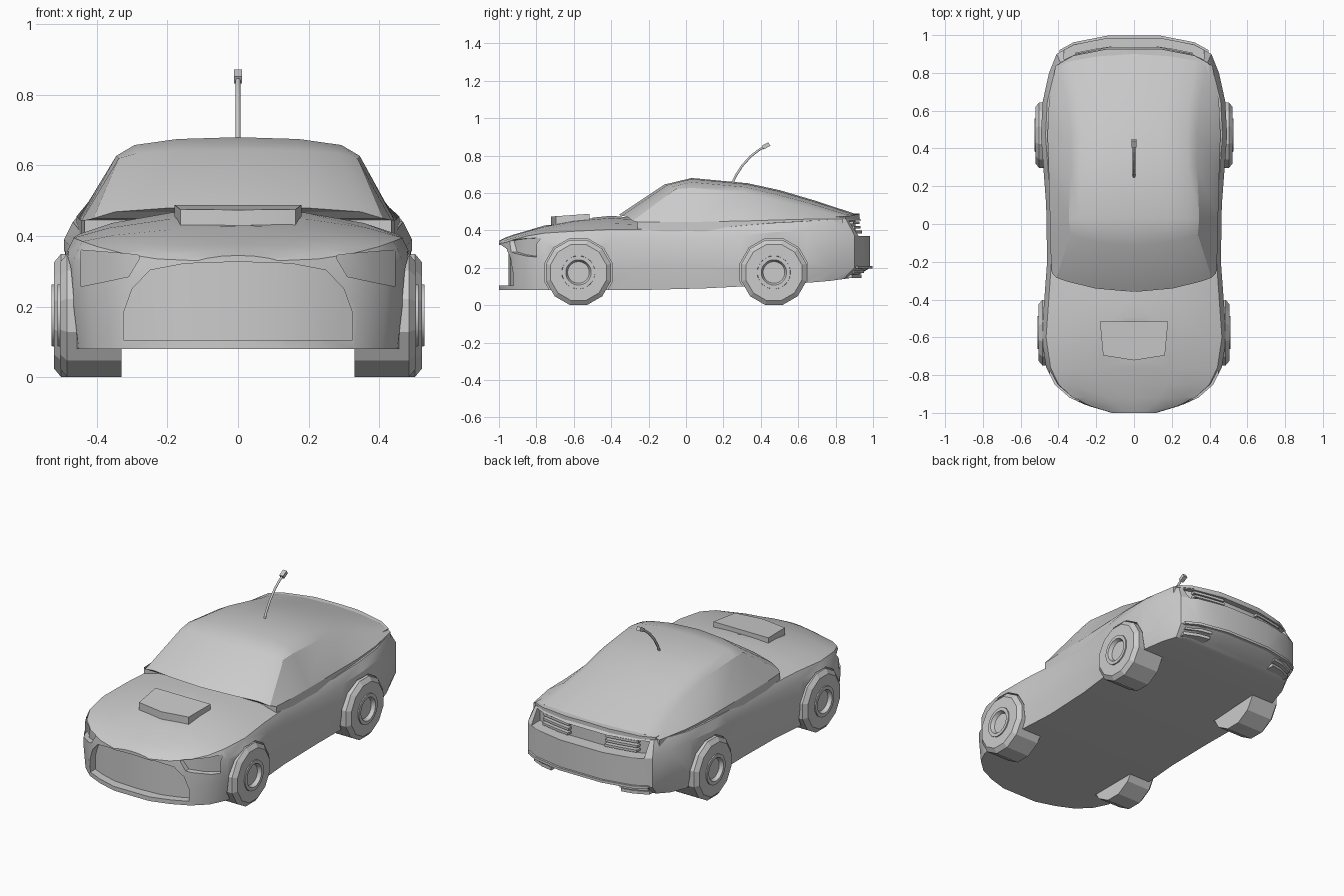
import bpy, bmesh
from math import cos, sin, pi

if "Cube" in bpy.data.objects:
    bpy.data.objects.remove(bpy.data.objects["Cube"])


def make(name, verts, faces, angle=0.45):
    me = bpy.data.meshes.new(name)
    bm = bmesh.new()
    vs = [bm.verts.new(v) for v in verts]
    for f in faces:
        f = list(dict.fromkeys(f))
        if len(f) > 2:
            bm.faces.new([vs[i] for i in f])
    bmesh.ops.recalc_face_normals(bm, faces=bm.faces)
    bm.to_mesh(me)
    bm.free()
    ob = bpy.data.objects.new(name, me)
    bpy.context.collection.objects.link(ob)
    smooth(ob, angle)
    return ob


def smooth(ob, angle):
    bpy.ops.object.select_all(action='DESELECT')
    ob.select_set(True)
    bpy.context.view_layer.objects.active = ob
    bpy.ops.object.shade_smooth_by_angle(angle=angle)


def loft(name, rings, angle=0.45):
    """Skin closed rings; cap both ends with strips between mirrored points."""
    n = len(rings[0])
    faces = []
    for r in range(len(rings) - 1):
        for i in range(n):
            j = (i + 1) % n
            faces.append((r*n + i, r*n + j, r*n + n + j, r*n + n + i))
    for b in (0, (len(rings) - 1) * n):
        faces += [(b + i, b + i + 1, b + n - 2 - i, b + n - 1 - i) for i in range((n - 1) // 2)]
    return make(name, [v for r in rings for v in r], faces, angle)


def mirrored(half):
    return half + [(-x, y, z) for x, y, z in half[-2::-1]]


def interp(pts, v):
    for (a, p), (b, q) in zip(pts, pts[1:]):
        if v <= b:
            return p + (q - p) * max(0, v - a) / (b - a)
    return pts[-1][1]


def columns(name, cols, ya, yb):
    """Curved slab: (x, z low, z high) columns between depths ya(x) and yb(x)."""
    return loft(name, [[(x, ya(x), a), (x, ya(x), b), (x, yb(x), b), (x, yb(x), a)]
                       for x, a, b in cols])


def both(cols):
    return [(-x, a, b) for x, a, b in reversed(cols) if x > 0] + cols


def cut(ob, cutter):
    cutter.hide_render = True
    m = ob.modifiers.new("cut", 'BOOLEAN')
    m.operation, m.object, m.solver = 'DIFFERENCE', cutter, 'EXACT'
    bpy.ops.object.select_all(action='DESELECT')
    ob.select_set(True)
    bpy.context.view_layer.objects.active = ob
    bpy.ops.object.modifier_apply(modifier=m.name)
    bpy.data.objects.remove(cutter)


def lathe(name, prof, s, y, z, n):
    """Revolve (x, radius) profile about an axle parallel to x."""
    rings = [[(s*x, y + r*cos(2*pi*(i + .5)/n), z + r*sin(2*pi*(i + .5)/n))
              for i in range(n)] for x, r in prof]
    return loft(name, rings, 0.5 if n > 12 else 0.3)


# body stations: y, half width, shoulder z, centre z, underside z
S = [(-1, .12, .33, .345, .08), (-.965, .24, .335, .362, .08), (-.92, .34, .35, .378, .08),
     (-.85, .42, .37, .398, .08), (-.76, .465, .385, .425, .08), (-.6, .49, .395, .458, .08),
     (-.4, .475, .405, .478, .08), (-.2, .46, .405, .46, .082), (.1, .465, .405, .46, .09),
     (.3, .48, .425, .46, .1), (.47, .493, .44, .46, .11), (.65, .483, .45, .465, .12),
     (.8, .45, .458, .475, .13), (.9, .41, .46, .482, .14), (.95, .32, .462, .485, .145),
     (.985, .14, .475, .487, .15)]
front = lambda x: interp([(s[1], s[0]) for s in S[:6]], abs(x))
rear = lambda x: interp([(s[1], s[0]) for s in reversed(S[11:])], abs(x))

rings = []
for y, w, zs, zc, zb in S:
    f = max(0, (y - .7) / .28)
    yt = y - .062 * f
    half = [(w*.97, y - .08*f, zb), (w, y, .2), (w, y, zs - .05 - .05*f), (w*.95, yt, zs)]
    half += [(w*t, yt, zc - (zc - zs)*t*t) for t in (.75, .4, 0)]
    rings.append(mirrored(half))
body = loft("body", rings)

# recessed grille, headlights and tail panel
cut(body, columns("grille_cutter", both([(0, .105, .327), (.15, .105, .322), (.25, .105, .303),
    (.3, .105, .25), (.325, .105, .18)]), lambda x: -1.2, lambda x: front(x) + .05))
for s in (1, -1):
    cut(body, columns("headlight_cutter", [(s*x, a, b) for x, a, b in
        ((.28, .335, .345), (.31, .285, .349), (.38, .27, .355), (.445, .257, .36))],
        lambda x: -1.2, lambda x: front(x) + .03))
tail_x = [0, .14, .25, .32, .37]
cut(body, columns("tail_cutter", both([(x, .37, .452) for x in tail_x]),
                  lambda x: 1.2, lambda x: rear(x) - .08))

# hood scoop: sunken tray with a raised wedge
def plan(k, z0, z1):
    p = [(.21*k, -.61 + .11*k), (.19*k, -.61 - .1*k), (0, -.61 - .13*k),
         (-.19*k, -.61 - .1*k), (-.21*k, -.61 + .11*k)]
    return [[(x, y, z(y)) for x, y in p] for z in (z0, z1)]
cut(body, loft("scoop_cutter", plan(1, lambda y: .465 + .16*(y + .5), lambda y: .6)))
loft("hood_scoop", plan(.86, lambda y: .42, lambda y: .488 + .07*(y + .52)))

# wheels and wheel arches
for pos, y, xo in (("front", -.575, .505), ("rear", .47, .522)):
    for s, side in ((1, "right"), (-1, "left")):
        cut(body, lathe("arch_cutter", [(.325, 0), (.325, .187), (.7, .187), (.7, 0)],
                        s, y, .175, 12))
        lathe(f"{pos}_{side}_tyre", [(.33, 0), (.33, .18), (xo - .02, .18), (xo, .155),
              (xo, .09), (xo - .02, .08), (xo - .02, 0)], s, y, .175, 12)
        lathe(f"{pos}_{side}_rim", [(xo - .03, 0), (xo - .03, .09), (xo + .006, .088),
              (xo + .006, .068), (xo - .015, .058), (xo - .015, 0)], s, y, .175, 24)
smooth(body, 0.45)

# cabin stations: belt y, half width, z; roof edge y, half width, z; centre y, z
C = [(-.26, .435, .445, -.285, .41, .45, -.36, .482),
     (-.12, .443, .445, -.055, .338, .62, -.115, .645),
     (.03, .445, .445, .03, .345, .627, .03, .68),
     (.3, .452, .45, .3, .335, .605, .33, .652),
     (.47, .458, .455, .47, .335, .565, .5, .615),
     (.65, .45, .46, .65, .35, .523, .68, .562),
     (.84, .415, .462, .85, .385, .472, .9, .49)]
rings = []
for yb, wb, zb, ye, we, ze, yc, zc in C:
    half = [(wb, yb, .36), (wb, yb, zb), (we, ye, ze)]
    for t, d in ((.85, .42), (.5, .1), (0, 0)):
        half.append((we*t, yc + (ye - yc)*t*t, zc - (zc - ze)*d))
    rings.append(mirrored(half))
loft("cabin", rings, 0.4)

# tail lip, bumper lip, lamp louvres and exhaust surrounds
lip_x = [0, .14, .25, .32, .395]
columns("deck_lip", both([(x, .462, .49 - .1*x*x) for x in lip_x]),
        lambda x: rear(x) - .13, lambda x: rear(x) - .058)
columns("bumper_lip", both([(x, .195, .21) for x in lip_x]),
        lambda x: rear(x) - .1, lambda x: rear(x) + .012)
for s, side in ((1, "right"), (-1, "left")):
    for k in range(3):
        z = .384 + .025*k
        columns(f"{side}_tail_louvre_{k}", [(s*x, z, z + .014) for x in (.12, .2, .31)],
                lambda x: rear(x) - .1, lambda x: rear(x) - .045 - .006*k)
    for k in range(2):
        z = .145 + .028*k
        columns(f"{side}_exhaust_trim_{k}", [(s*x, z, z + .018) for x in (.23, .3, .38)],
                lambda x: rear(x) - .12, lambda x: rear(x) - .03 + .015*k)

# antenna: bent rod with a square tip
cu = bpy.data.curves.new("antenna", 'CURVE')
cu.dimensions, cu.bevel_depth, cu.bevel_resolution, cu.use_fill_caps = '3D', .007, 1, True
sp = cu.splines.new('POLY')
path = [(.245, .645), (.265, .69), (.3, .745), (.345, .795), (.39, .83), (.43, .852)]
sp.points.add(len(path) - 1)
for p, (y, z) in zip(sp.points, path):
    p.co = (0, y, z, 1)
bpy.context.collection.objects.link(bpy.data.objects.new("antenna", cu))
bpy.ops.mesh.primitive_cube_add(size=1, location=(0, .428, .852), rotation=(.5, 0, 0))
tip = bpy.context.object
tip.name, tip.scale = "antenna_tip", (.024, .04, .022)
